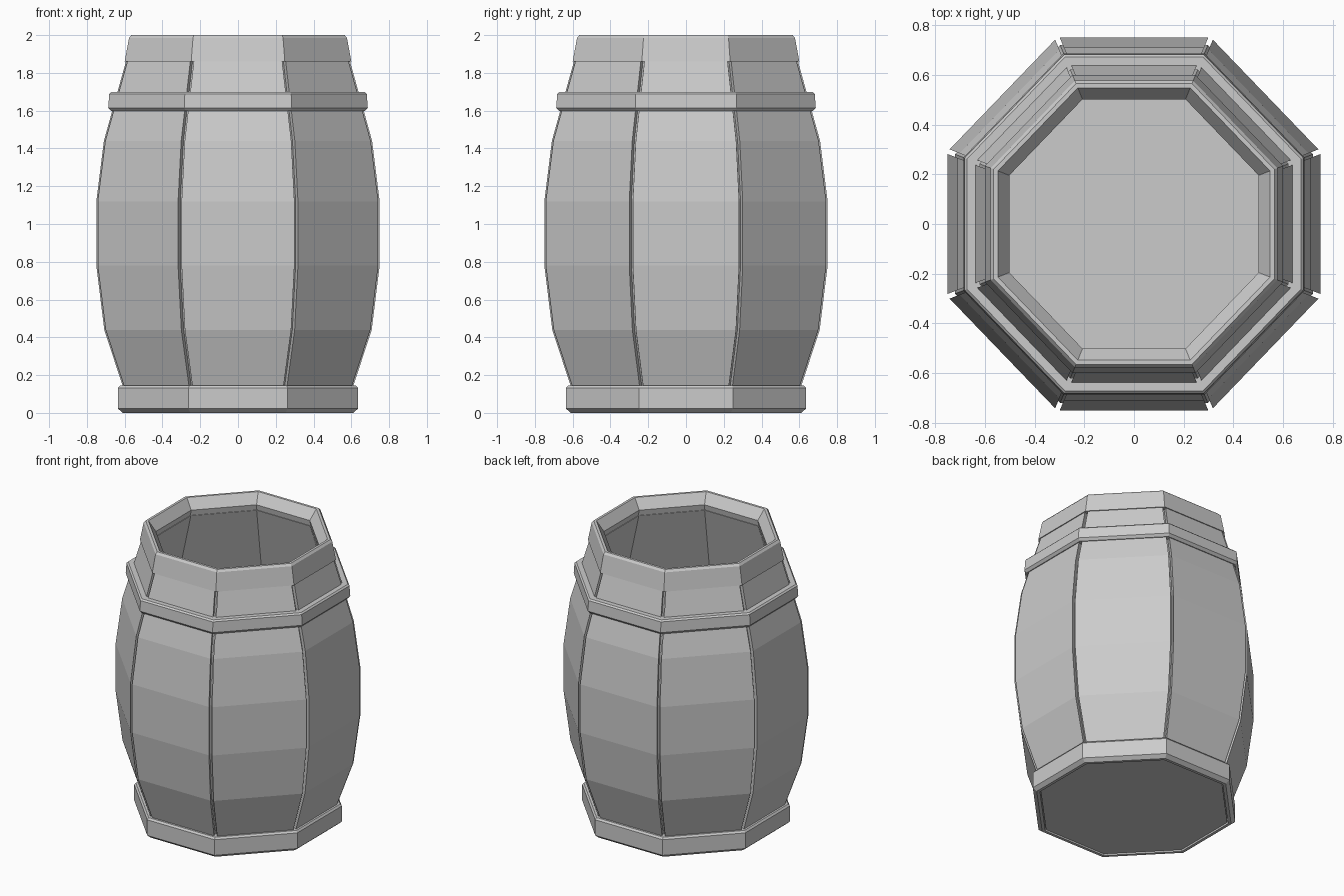
import bpy, bmesh
from mathutils import Vector

if "Cube" in bpy.data.objects:
    bpy.data.objects.remove(bpy.data.objects["Cube"])

# Unit octagon corners (scaled by the distance to the flat sides)
A, B = 0.413, 0.39
CORNERS = [Vector(c) for c in ((A, 1), (-A, 1), (-1, B), (-1, -B),
                               (-A, -1), (A, -1), (1, -B), (1, B))]


def finish(name, bm):
    bmesh.ops.recalc_face_normals(bm, faces=bm.faces)
    mesh = bpy.data.meshes.new(name)
    bm.to_mesh(mesh)
    bm.free()
    ob = bpy.data.objects.new(name, mesh)
    bpy.context.collection.objects.link(ob)
    return ob


def octagon_ring(name, profile, closed=True):
    """Sweep an (r, z) profile round the octagon; open profiles get end caps."""
    bm = bmesh.new()
    loops = [[bm.verts.new((c.x * r, c.y * r, z)) for c in CORNERS] for r, z in profile]
    n = len(loops)
    for i in range(n if closed else n - 1):
        a, b = loops[i], loops[(i + 1) % n]
        for k in range(8):
            j = (k + 1) % 8
            bm.faces.new((a[k], a[j], b[j], b[k]))
    if not closed:
        bm.faces.new(loops[0])
        bm.faces.new(loops[-1])
    return finish(name, bm)


def stave(name, c0, c1, outer, depth, gap):
    """One bent plank spanning an octagon side, with a gap at each edge."""
    bm = bmesh.new()
    rows = []
    for r, z in outer:
        row = []
        for rad in (r, r - depth):
            p, q = c0 * rad, c1 * rad
            d = (q - p).normalized() * gap
            p, q = p + d, q - d
            row.append((p, q))
        (p0, q0), (p1, q1) = row
        rows.append([bm.verts.new((v.x, v.y, z)) for v in (p0, q0, q1, p1)])
    for a, b in zip(rows, rows[1:]):
        for k in range(4):
            j = (k + 1) % 4
            bm.faces.new((a[k], a[j], b[j], b[k]))
    bm.faces.new(rows[0])
    bm.faces.new(rows[-1])
    return finish(name, bm)


# Barrel curve
curve = [(0.59, 0.08), (0.708, 0.44), (0.75, 0.78), (0.75, 1.12),
         (0.71, 1.44), (0.585, 1.89)]

# Staves
for i in range(8):
    stave(f"stave_{i + 1}", CORNERS[i], CORNERS[(i + 1) % 8], curve, 0.045, 0.011)

# Inner wall behind the gaps
octagon_ring("inner_wall",
             [(r - 0.03, z) for r, z in curve] +
             [(r - 0.08, z) for r, z in reversed(curve)])

# Floor
octagon_ring("floor", [(0.585, 0.008), (0.585, 0.09)], closed=False)

# Hoops
octagon_ring("bottom_hoop", [(0.61, 0), (0.635, 0.022), (0.635, 0.132), (0.625, 0.145),
                             (0.57, 0.145), (0.59, 0)])
octagon_ring("upper_hoop", [(0.672, 1.598), (0.687, 1.615), (0.682, 1.688), (0.672, 1.698),
                            (0.62, 1.698), (0.64, 1.598)])
octagon_ring("rim_hoop", [(0.60, 1.86), (0.577, 1.985), (0.565, 2.0), (0.548, 2.0),
                          (0.502, 1.93), (0.515, 1.86)])
